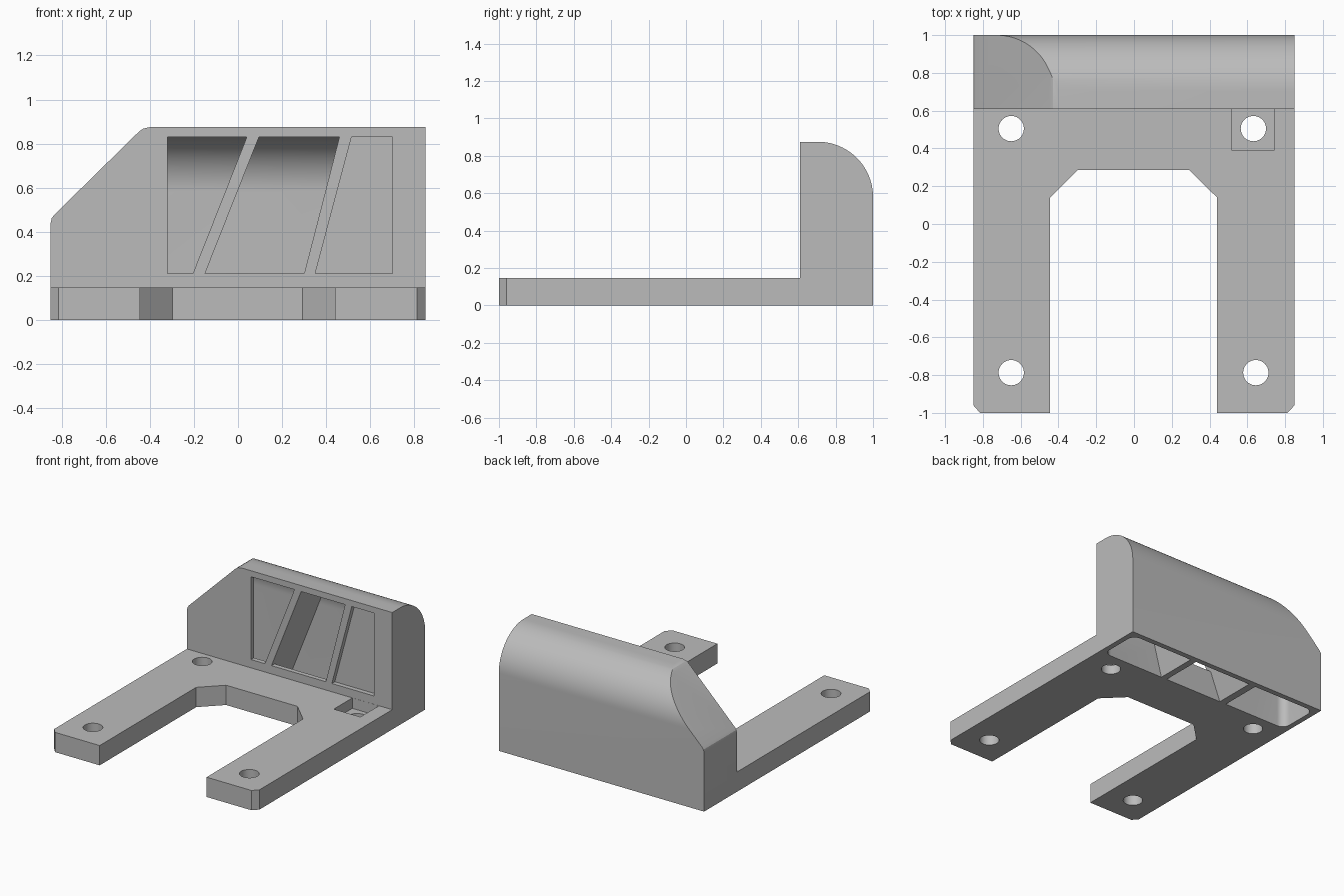
import bpy, bmesh, math
from mathutils import Vector

if "Cube" in bpy.data.objects:
    bpy.data.objects.remove(bpy.data.objects["Cube"])

grey = bpy.data.materials.new("grey plastic")
grey.diffuse_color = (0.5, 0.5, 0.5, 1)
grey.use_nodes = True
grey.node_tree.nodes["Principled BSDF"].inputs["Base Color"].default_value = grey.diffuse_color


def prism(name, pts, axis, lo, hi):
    """Extrude a 2D outline along axis: z uses (x, y), y uses (x, z), x uses (y, z)."""
    place = {"z": lambda a, b, t: (a, b, t),
             "y": lambda a, b, t: (a, t, b),
             "x": lambda a, b, t: (t, a, b)}[axis]
    bm = bmesh.new()
    face = bm.faces.new([bm.verts.new(place(a, b, lo)) for a, b in pts])
    ext = bmesh.ops.extrude_face_region(bm, geom=[face])
    move = Vector(place(0, 0, hi - lo))
    for v in ext["geom"]:
        if isinstance(v, bmesh.types.BMVert):
            v.co += move
    bmesh.ops.recalc_face_normals(bm, faces=bm.faces)
    me = bpy.data.meshes.new(name)
    bm.to_mesh(me)
    bm.free()
    me.materials.append(grey)
    ob = bpy.data.objects.new(name, me)
    bpy.context.collection.objects.link(ob)
    return ob


def combine(ob, other, op):
    """Apply a boolean and remove the helper."""
    mod = ob.modifiers.new("cut", "BOOLEAN")
    mod.object, mod.operation, mod.solver = other, op, "EXACT"
    bpy.context.view_layer.objects.active = ob
    bpy.ops.object.modifier_apply(modifier=mod.name)
    bpy.data.objects.remove(other)


def arc(cx, cy, r, a0, a1, n):
    return [(cx + r * math.cos(math.radians(a0 + (a1 - a0) * i / n)),
             cy + r * math.sin(math.radians(a0 + (a1 - a0) * i / n))) for i in range(n + 1)]


def rect(x0, y0, x1, y1):
    return [(x0, y0), (x1, y0), (x1, y1), (x0, y1)]


def housing_side(front, bottom, r):
    """Side section with a quarter-round top back edge."""
    return [(front, bottom), (0.705 + r, bottom)] + arc(0.705, 0.58, r, 0, 90, 24) + [(front, 0.58 + r)]


def housing_front(d):
    """Front outline with the sloped left corner, inset by d."""
    k = d * 0.41
    return [(-0.85 + d, -0.1), (0.85 - d, -0.1), (0.85 - d, 0.875 - d),
            (-0.40 + k, 0.875 - d), (-0.43 + k, 0.868 - d), (-0.45 + k, 0.854 - d),
            (-0.833 + d, 0.478 - k), (-0.845 + d, 0.462 - k), (-0.85 + d, 0.44 - k)]


# housing: rounded box with a sloped corner
housing = prism("housing", housing_side(0.61, 0, 0.295), "x", -0.85, 0.85)
combine(housing, prism("outline", housing_front(0), "y", 0.5, 1.1), "INTERSECT")

# cavity, open underneath, with rounded upright corners
cavity = prism("cavity", housing_side(0.645, -0.05, 0.255), "x", -0.81, 0.81)
combine(cavity, prism("inner_outline", housing_front(0.04), "y", 0.5, 1.1), "INTERSECT")
r = 0.06
plan = (arc(0.81 - r, 0.96 - r, r, 0, 90, 8) + arc(-0.81 + r, 0.96 - r, r, 90, 180, 8)
        + arc(-0.81 + r, 0.645 + r, r, 180, 270, 8) + arc(0.81 - r, 0.645 + r, r, 270, 360, 8))
combine(cavity, prism("plan", plan, "z", -0.2, 1), "INTERSECT")

# slanted ribs: x at z = 0.21 and at z = 0.83 for each edge
ribs = [(-0.205, 0.04, -0.15, 0.095), (0.30, 0.46, 0.35, 0.515)]


def at(x0, x1, z):
    return x0 + (x1 - x0) * (z - 0.21) / 0.62


for a0, a1, b0, b1 in ribs:
    strip = [(at(a0, a1, -0.1), -0.1), (at(b0, b1, -0.1), -0.1),
             (at(b0, b1, 0.9), 0.9), (at(a0, a1, 0.9), 0.9)]
    combine(cavity, prism("rib", strip, "y", 0.5, 1.1), "DIFFERENCE")
combine(housing, cavity, "DIFFERENCE")

# three window openings between the ribs
edges = [(-0.32, -0.32)] + [e for a0, a1, b0, b1 in ribs for e in ((a0, a1), (b0, b1))] + [(0.70, 0.70)]
for left, right in zip(edges[::2], edges[1::2]):
    window = [(left[0], 0.21), (right[0], 0.21), (right[1], 0.83), (left[1], 0.83)]
    combine(housing, prism("window", window, "y", 0.55, 0.655), "DIFFERENCE")

# U-shaped base plate
plate = prism("base_plate", [
    (-0.85, 0.61), (-0.85, -0.96), (-0.815, -1), (-0.445, -1), (-0.445, 0.14), (-0.298, 0.285),
    (0.293, 0.285), (0.44, 0.14), (0.44, -1), (0.812, -1), (0.85, -0.96), (0.85, 0.61)], "z", 0, 0.148)

# nut pocket and screw holes
combine(plate, prism("pocket", rect(0.52, 0.39, 0.74, 0.609), "z", 0.07, 0.3), "DIFFERENCE")
for x, y in [(-0.65, 0.505), (0.632, 0.505), (-0.65, -0.787), (0.645, -0.787)]:
    hole = prism("hole", arc(x, y, 0.067, 0, 360, 40)[:-1], "z", -0.1, 0.3)
    combine(plate, hole, "DIFFERENCE")

# join into one bracket and smooth the curved faces
combine(housing, plate, "UNION")
housing.name = "bracket"
bpy.ops.object.select_all(action="DESELECT")
housing.select_set(True)
bpy.context.view_layer.objects.active = housing
bpy.ops.object.shade_smooth_by_angle(angle=math.radians(20))
